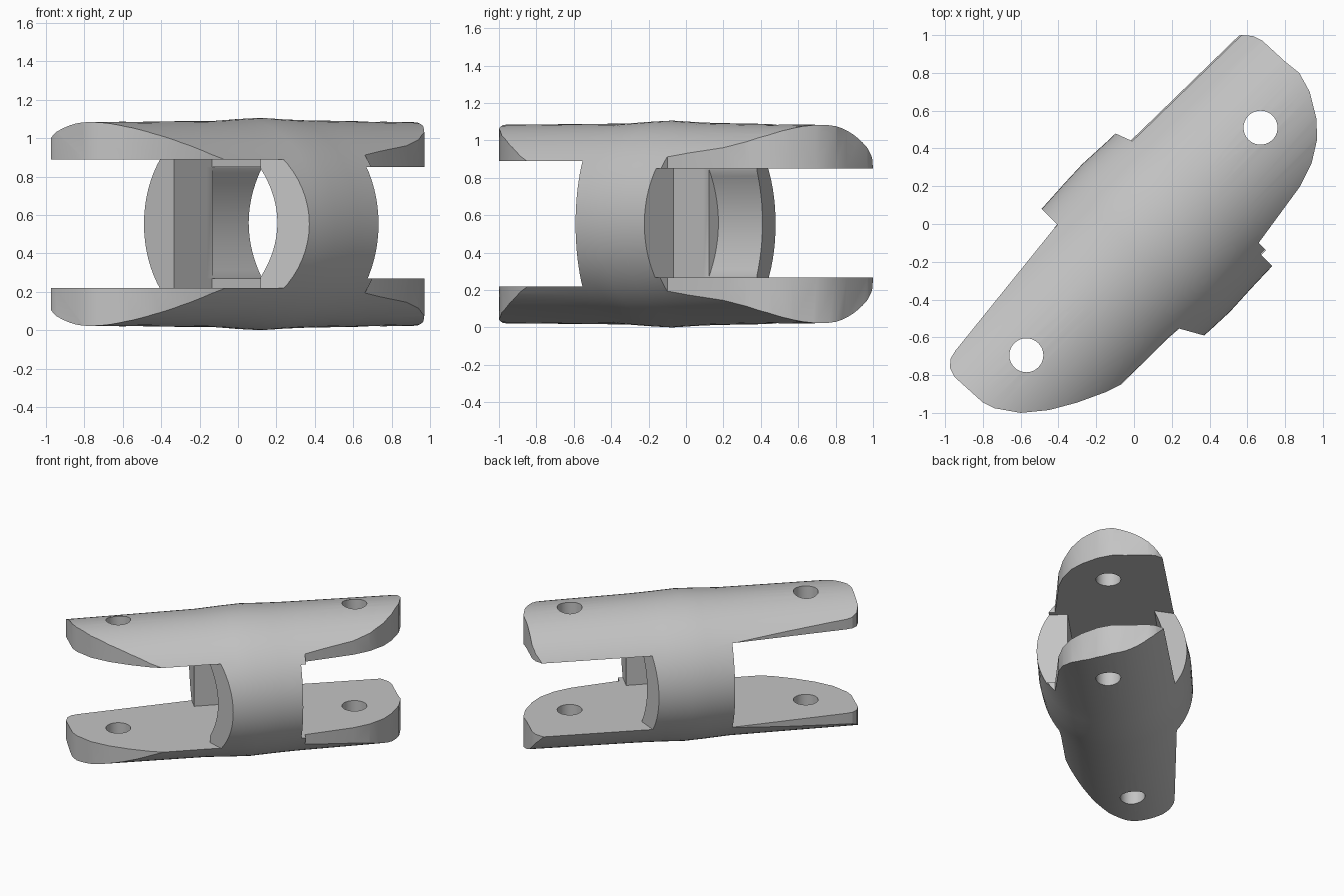
import bpy, bmesh, math
from mathutils import Vector

if "Cube" in bpy.data.objects:
    bpy.data.objects.remove(bpy.data.objects["Cube"])

ALONG = Vector((1, 1, 0)).normalized()    # direction of the coupling's axis
ACROSS = Vector((1, -1, 0)).normalized()  # sideways from the axis
UP = Vector((0, 0, 1))
OFFSET, MID = 0.135, 0.553                # sideways and height position of the axis


def at(t, s, z):
    return ALONG * t + ACROSS * s + UP * z


def make(name, rings):
    """Closed solid through a list of equal rings of points."""
    bm = bmesh.new()
    loops = [[bm.verts.new(p) for p in ring] for ring in rings]
    for a, b in zip(loops, loops[1:]):
        for i in range(len(a)):
            j = (i + 1) % len(a)
            bm.faces.new((a[i], a[j], b[j], b[i]))
    bm.faces.new(loops[0])
    bm.faces.new(loops[-1])
    bmesh.ops.recalc_face_normals(bm, faces=bm.faces)
    mesh = bpy.data.meshes.new(name)
    bm.to_mesh(mesh)
    bm.free()
    obj = bpy.data.objects.new(name, mesh)
    bpy.context.collection.objects.link(obj)
    return obj


def plan_prism(name, points, low, high):
    return make(name, [[p + UP * z for p in points] for z in (low, high)])


def combine(target, tool, operation):
    tool.hide_render = True
    mod = target.modifiers.new(tool.name, 'BOOLEAN')
    mod.operation, mod.object, mod.solver = operation, tool, 'EXACT'
    bpy.ops.object.select_all(action='DESELECT')
    bpy.context.view_layer.objects.active = target
    target.select_set(True)
    bpy.ops.object.modifier_apply(modifier=mod.name)
    bpy.data.objects.remove(tool)


# Slightly barrelled round body
SIDES = 72
rings = []
for t, r in ((-1.4, .53), (-.3, .537), (-.1, .548), (.03, .553), (.2, .545), (.36, .54), (1.4, .527)):
    angles = [2 * math.pi * i / SIDES for i in range(SIDES)]
    rings.append([at(t, OFFSET + r * math.cos(a), MID + r * math.sin(a)) for a in angles])
body = make("coupling_body", rings)

# Plan outline of both forks, wide open around the middle ring
outline = [(-.42, -.02), (-.945, -.67), (-.97, -.71), (-.975, -.76), (-.95, -.81),
           (-.80, -.945), (-.74, -.975), (-.6, -1), (-.45, -.985), (-.3, -.945),
           (-.15, -.89), (0, -.815), (.06, -.77), (.2, -.59), (.4, -.75),
           (.86, -.3), (.66, -.1), (.88, .2), (.94, .32), (.97, .45), (.965, .56),
           (.93, .7), (.875, .8), (.8, .86), (.68, .97), (.63, .995), (.57, 1),
           (.52, .99), (.48, .96), (0, .48), (-.15, .6), (-.6, .16)]
combine(body, plan_prism("outline", [Vector((x, y, 0)) for x, y in outline], -.5, 1.6), 'INTERSECT')

# Gaps between the prongs, each reaching into the ring
near_gap = [(-1.5, -.8), (-.29, -.8), (-.29, -.18), (-.01, -.18), (-.01, .45),
            (-.285, .45), (-.03, .9), (-1.5, .9)]
far_gap = [(1.5, -.8), (.123, -.8), (.355, -.18), (-.05, -.18), (-.05, .45),
           (.36, .45), (.36, .9), (1.5, .9)]
for name, gap, low, high in (("near_gap", near_gap, .22, .89), ("far_gap", far_gap, .268, .85)):
    combine(body, plan_prism(name, [at(t, s, 0) for t, s in gap], low, high), 'DIFFERENCE')


# Hollowed inner wall opposite each thick wall
def hollow(name, chord, sag, start, end):
    half, count = .285, 16
    arc = []
    for i in range(count + 1):
        u = 2 * i / count - 1
        arc.append((chord + sag * (1 - u * u), .559 + half * u))
    inside = chord - math.copysign(.08, sag)
    arc += [(inside, .559 + half), (inside, .559 - half)]
    tool = make(name, [[at(t, s, z) for s, z in arc] for t in (start, end)])
    combine(body, tool, 'DIFFERENCE')


hollow("left_hollow", -.18, -.07, -.005, .6)
hollow("right_hollow", .45, .08, -.6, .005)

# Pin holes through the prongs
for x, y in ((-.57, -.695), (.67, .51)):
    circle = [Vector((x + .09 * math.cos(i * math.pi / 20), y + .09 * math.sin(i * math.pi / 20), 0))
              for i in range(40)]
    combine(body, plan_prism("pin_hole", circle, -.5, 1.6), 'DIFFERENCE')

# Plain grey finish
grey = bpy.data.materials.new("plain_grey")
grey.use_nodes = True
colour = (.55, .55, .55, 1)
grey.diffuse_color = colour
grey.node_tree.nodes["Principled BSDF"].inputs["Base Color"].default_value = colour
body.data.materials.clear()
body.data.materials.append(grey)
for face in body.data.polygons:
    face.material_index = 0
bpy.ops.object.shade_smooth_by_angle(angle=math.radians(25))
